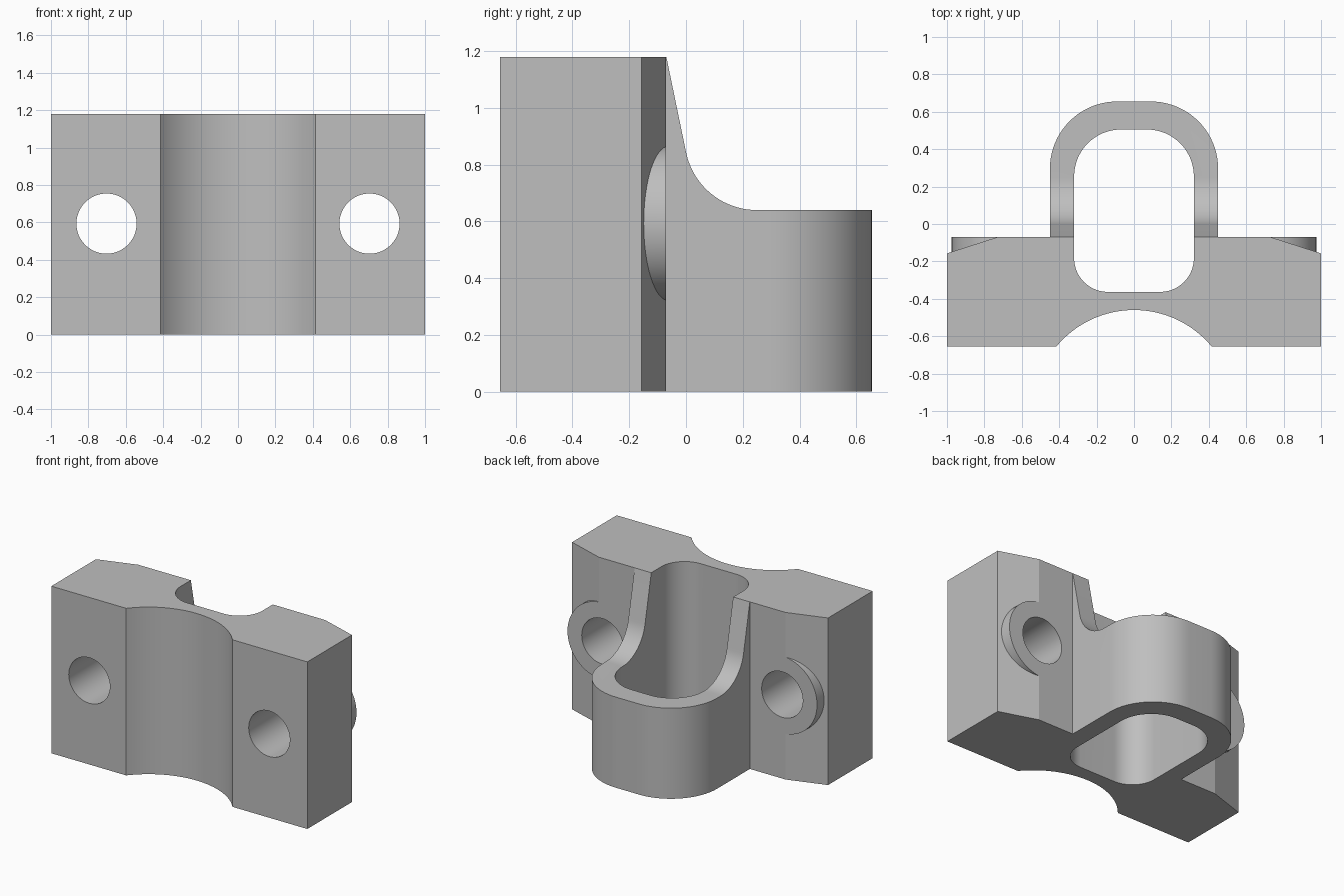
import bpy, bmesh
from math import sin, cos, radians, asin
from mathutils import Vector

if "Cube" in bpy.data.objects:
    bpy.data.objects.remove(bpy.data.objects["Cube"])

HEIGHT = 1.18
BACK = -0.07      # rear face of the plate
FRONT = -0.655
HOLE_X, HOLE_Z = 0.703, 0.593

grey = bpy.data.materials.new("plain grey")
grey.use_nodes = True
colour = (0.52, 0.52, 0.52, 1)
grey.diffuse_color = colour
grey.node_tree.nodes["Principled BSDF"].inputs["Base Color"].default_value = colour


def arc(cx, cy, r, start, end, steps=20):
    angles = [radians(start + (end - start) * i / steps) for i in range(steps + 1)]
    return [(cx + r * cos(a), cy + r * sin(a)) for a in angles]


def prism(name, points, place, sweep):
    """Closed outline placed in space and swept along a vector."""
    bm = bmesh.new()
    face = bm.faces.new([bm.verts.new(place(*p)) for p in points])
    new = bmesh.ops.extrude_face_region(bm, geom=[face])["geom"]
    moved = [v for v in new if isinstance(v, bmesh.types.BMVert)]
    bmesh.ops.translate(bm, verts=moved, vec=Vector(sweep))
    bmesh.ops.recalc_face_normals(bm, faces=bm.faces)
    mesh = bpy.data.meshes.new(name)
    bm.to_mesh(mesh)
    bm.free()
    mesh.materials.append(grey)
    obj = bpy.data.objects.new(name, mesh)
    bpy.context.collection.objects.link(obj)
    return obj


def cut(target, cutter):
    mod = target.modifiers.new("cut", "BOOLEAN")
    mod.operation = "DIFFERENCE"
    mod.solver = "EXACT"
    mod.object = cutter
    bpy.context.view_layer.update()
    with bpy.context.temp_override(object=target, active_object=target):
        bpy.ops.object.modifier_apply(modifier=mod.name)
    bpy.data.objects.remove(cutter)


def upright(z):
    return lambda x, y: (x, y, z)


def facing(y):
    return lambda x, z: (x, y, z)


# Plate with concave front and rounded loop behind
groove_r = 0.539
half = 180 * asin(0.415 / groove_r) / 3.14159265
outline = [(-1, FRONT)]
outline += arc(0, -0.46 - groove_r, groove_r, 90 + half, 90 - half, 32)
outline += [(1, FRONT), (1, BACK), (0.45, BACK)]
outline += arc(0.09, 0.295, 0.36, 0, 90) + arc(-0.09, 0.295, 0.36, 90, 180)
outline += [(-0.45, BACK), (-1, BACK)]
body = prism("clamp_bracket", outline, upright(0), (0, 0, HEIGHT))

# Relief that lowers the loop with a filleted slope
relief = [(-0.094, 1.3)] + arc(0.25, 0.895, 0.255, 191.6, 270)
relief += [(0.9, 0.64), (0.9, 1.3)]
cut(body, prism("loop_relief", relief, lambda y, z: (-0.6, y, z), (1.2, 0, 0)))

# Rounded pocket right through
pocket = arc(0.07, 0.255, 0.25, 0, 90) + arc(-0.07, 0.255, 0.25, 90, 180)
pocket += arc(-0.14, -0.183, 0.18, 180, 270) + arc(0.14, -0.183, 0.18, 270, 360)
cut(body, prism("pocket", pocket, upright(-0.1), (0, 0, 1.5)))

for side in (-1, 1):
    # Sloped rear corner, leaving a round bolt seat standing
    wedge = [(side * x, y) for x, y in
             ((0.667, -0.05), (0.73, BACK), (1.0, -0.157), (1.1, -0.189), (1.1, -0.05))]
    slope = prism("corner_slope", wedge, upright(-0.1), (0, 0, 1.5))
    seat = arc(side * HOLE_X, HOLE_Z, 0.272, 0, 360, 64)[:-1]
    cut(slope, prism("bolt_seat", seat, facing(-0.4), (0, 0.6, 0)))
    cut(body, slope)
    # Bolt hole
    hole = arc(side * HOLE_X, HOLE_Z, 0.161, 0, 360, 48)[:-1]
    cut(body, prism("bolt_hole", hole, facing(-0.9), (0, 1.0, 0)))

bpy.ops.object.select_all(action="DESELECT")
body.select_set(True)
bpy.context.view_layer.objects.active = body
bpy.ops.object.shade_smooth_by_angle(angle=radians(15))
